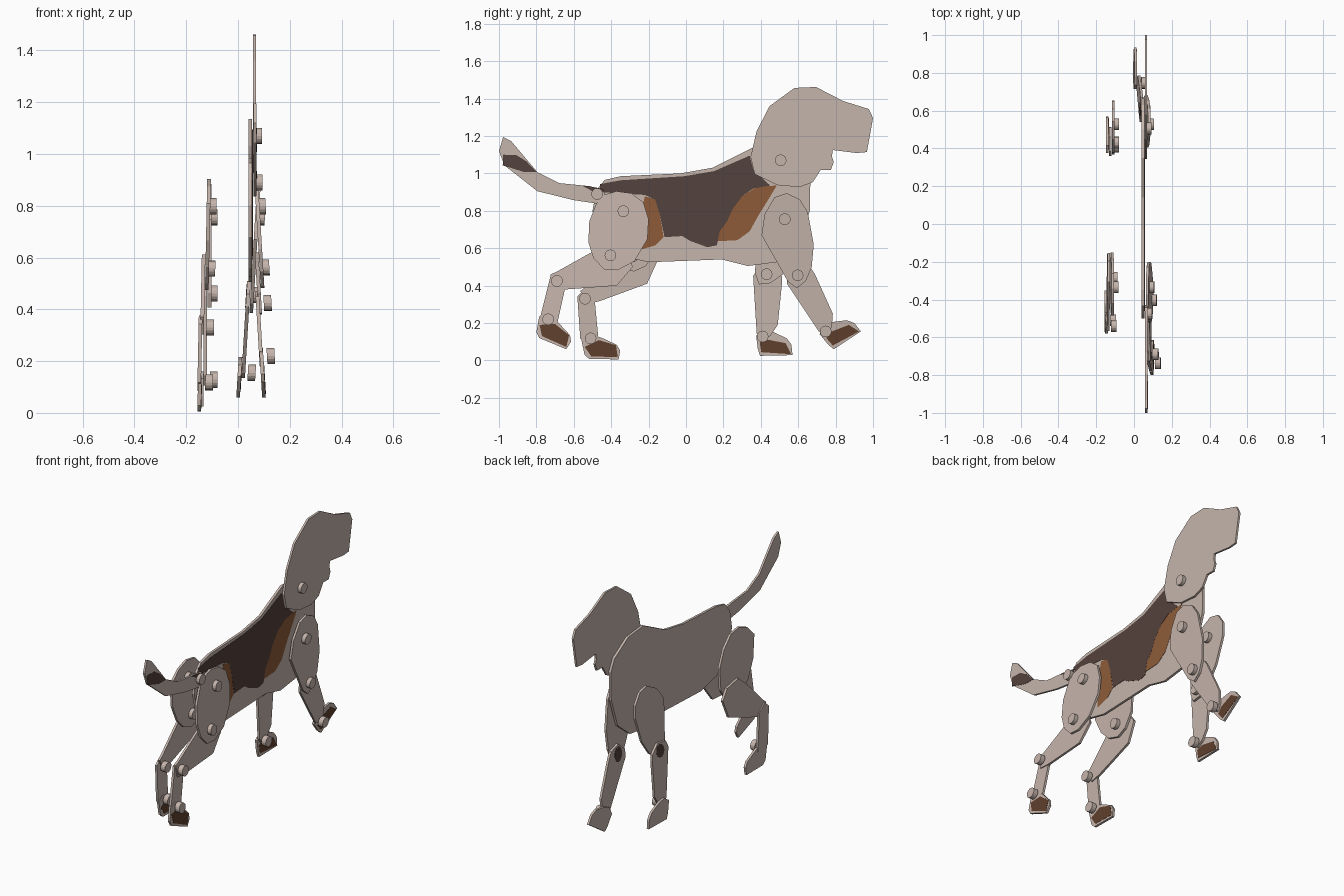
import bpy, bmesh, math


def material(name, rgb):
    m = bpy.data.materials.new(name)
    m.diffuse_color = (*rgb, 1)
    return m


TAN = material("pale tan", (0.56, 0.46, 0.41))
DARK = material("dark brown", (0.088, 0.054, 0.047))
RUST = material("rust brown", (0.27, 0.105, 0.04))
PAW = material("paw brown", (0.115, 0.05, 0.026))
T = 0.014  # plate thickness


def plate(name, pts, x, thick, mat):
    """Flat plate cut from a side profile; x(z) gives its right-hand face."""
    bm = bmesh.new()
    right = [bm.verts.new((x(z), y, z)) for y, z in pts]
    left = [bm.verts.new((x(z) - thick, y, z)) for y, z in pts]
    n = len(pts)
    bm.faces.new(right)
    bm.faces.new(left[::-1])
    for i in range(n):
        j = (i + 1) % n
        bm.faces.new((right[i], left[i], left[j], right[j]))
    bmesh.ops.recalc_face_normals(bm, faces=bm.faces)
    me = bpy.data.meshes.new(name)
    bm.to_mesh(me)
    bm.free()
    me.materials.append(mat)
    ob = bpy.data.objects.new(name, me)
    bpy.context.collection.objects.link(ob)
    return ob


def ring(c, ry, rz, n=16):
    return [(c[0] + ry * math.cos(2 * math.pi * i / n),
             c[1] + rz * math.sin(2 * math.pi * i / n)) for i in range(n)]


def flat(x):
    return lambda z: x


def peg(name, c, x):
    plate(name, ring(c, 0.031, 0.031), lambda z: x(z) + 0.024, 0.03, TAN)


def turn(pts, a, b, deg):
    """Rotate pts about pivot a by deg, then carry pivot a to b."""
    c, s = math.cos(math.radians(deg)), math.sin(math.radians(deg))
    return [(b[0] + (y - a[0]) * c - (z - a[1]) * s,
             b[1] + (y - a[0]) * s + (z - a[1]) * c) for y, z in pts]


# body plate with painted saddle
body = [(-.48, .91), (-.435, .965), (-.35, .985), (-.03, 1.0), (.14, 1.03), (.26, 1.09),
        (.35, 1.135), (.5, 1.12), (.63, 1.04), (.665, .97), (.662, .8), (.6, .62),
        (.48, .525), (.33, .505), (.19, .54), (-.2, .525), (-.35, .56), (-.47, .68), (-.5, .8)]
saddle = [(-.46, .943), (-.35, .963), (-.01, .985), (.15, 1.012), (.34, 1.095), (.36, 1.02),
          (.45, .935), (.36, .92), (.3, .878), (.25, .81), (.22, .745), (.18, .69),
          (.165, .616), (.115, .605), (.02, .64), (-.02, .665), (-.115, .659), (-.14, .78),
          (-.165, .86), (-.22, .885), (-.46, .9)]
rust_front = [(.485, .935), (.38, .93), (.3, .878), (.25, .81), (.22, .745), (.18, .69),
              (.167, .637), (.275, .643), (.34, .69), (.39, .78), (.44, .86)]
rust_rear = [(-.22, .878), (-.165, .862), (-.14, .78), (-.12, .66), (-.165, .615),
             (-.25, .59), (-.25, .75)]
plate("body", body, flat(.055), .015, TAN)
plate("saddle_patch", saddle, flat(.057), .003, DARK)
plate("shoulder_patch", rust_front, flat(.0565), .002, RUST)
plate("flank_patch", rust_rear, flat(.0565), .002, RUST)

# head
head = [(.447, 1.36), (.58, 1.457), (.695, 1.462), (.84, 1.387), (.978, 1.344), (1.0, 1.296),
        (.967, 1.114), (.913, 1.109), (.785, 1.125), (.78, 1.09), (.79, 1.06), (.774, 1.018),
        (.72, 1.018), (.678, .953), (.608, .927), (.49, .937), (.367, .996), (.345, 1.087),
        (.378, 1.227)]
plate("head", head, flat(.07), .0125, TAN)
peg("head_peg", (.506, 1.07), flat(.068))

# tail with dark bands
tail = [(-.978, 1.194), (-.935, 1.173), (-.795, 1.007), (-.678, .948), (-.517, .932),
        (-.442, .916), (-.43, .87), (-.458, .836), (-.6, .857), (-.795, .905),
        (-.972, 1.044), (-1.0, 1.12)]
tail_band = [(-.977, 1.10), (-.908, 1.098), (-.855, 1.066), (-.797, 1.007), (-.865, 1.007),
             (-.98, 1.043)]
tail_root = [(-.555, .934), (-.517, .931), (-.442, .916), (-.44, .9), (-.5, .905)]
plate("tail", tail, flat(.072), .0125, TAN)
plate("tail_band", tail_band, flat(.0735), .003, DARK)
plate("tail_root_band", tail_root, flat(.0735), .003, DARK)
peg("tail_peg", (-.475, .89), flat(.07))

# leg part profiles
thigh = [(-.463, .878), (-.372, .905), (-.292, .894), (-.228, .846), (-.2, .755), (-.206, .648),
         (-.276, .53), (-.367, .482), (-.437, .487), (-.495, .546), (-.522, .632), (-.517, .745)]
lower_thigh = [(-.725, .46), (-.69, .475), (-.515, .573), (-.41, .62), (-.31, .57), (-.285, .5),
               (-.37, .40), (-.64, .38), (-.71, .385)]
hind_shin = [(-.725, .45), (-.68, .47), (-.64, .41), (-.65, .37), (-.69, .19), (-.73, .18),
             (-.78, .23), (-.735, .41)]
hind_foot = [(-.785, .235), (-.8, .15), (-.785, .12), (-.64, .06), (-.615, .1), (-.62, .135),
             (-.68, .2), (-.74, .25)]
hind_paw = [(-.783, .19), (-.7, .195), (-.625, .135), (-.64, .072), (-.77, .13)]
upper_arm = [(.474, .873), (.538, .894), (.608, .862), (.651, .793), (.683, .62), (.672, .498),
             (.64, .423), (.592, .386), (.544, .423), (.404, .67), (.42, .782)]
fore_shin = [(.54, .46), (.6, .51), (.67, .49), (.69, .46), (.785, .25), (.78, .18),
             (.755, .135), (.71, .155), (.54, .41)]
fore_foot = [(.715, .14), (.735, .185), (.78, .205), (.86, .215), (.9, .2), (.935, .155),
             (.79, .06), (.76, .085)]
fore_paw = [(.75, .12), (.78, .155), (.87, .19), (.925, .155), (.785, .08)]

# name, profile, layer depth, near pivot, far pivot, far turn, paw patch
hind = [("thigh", thigh, 0, (-.335, .798), (-.335, .798), 28, None),
        ("lower_thigh", lower_thigh, .015, (-.404, .562), (-.285, .557), 16, None),
        ("shin", hind_shin, .009, (-.69, .425), (-.54, .33), 18, None),
        ("foot", hind_foot, .02, (-.737, .22), (-.51, .118), 22, hind_paw)]
fore = [("upper", upper_arm, 0, (.528, .755), (.528, .755), -31.3, None),
        ("shin", fore_shin, .016, (.597, .455), (.431, .461), -30.2, None),
        ("foot", fore_foot, .031, (.747, .155), (.41, .128), -32, fore_paw)]
hind[2] = hind[2][:2] + (.022,) + hind[2][3:]


def leg(name, parts, base, tilt, far):
    z0 = parts[0][3][1]
    for part, pts, depth, a, b, deg, paw in parts:
        def place(p):
            return turn(p, a, b, deg) if far else p

        def face(z, d=depth):
            return base + tilt * (z - z0) - d
        plate(f"{name}_{part}", place(pts), face, T, TAN)
        peg(f"{name}_{part}_peg", b if far else a, lambda z: face(z, 0))
        if paw:
            plate(f"{name}_paw_patch", place(paw), lambda z: face(z) + .0015, .003, PAW)
        # dark spot on the inner side of each front shin
        if pts is fore_shin:
            plate(f"{name}_inner_spot", place(ring((.607, .452), .035, .045)),
                  lambda z: face(z) - T + .001, .0025, DARK)


leg("right_hind_leg", hind, .083, -.06, False)
leg("left_hind_leg", hind, -.107, .02, True)
leg("right_front_leg", fore, .08, .06, False)
leg("left_front_leg", fore, -.103, 0, True)
